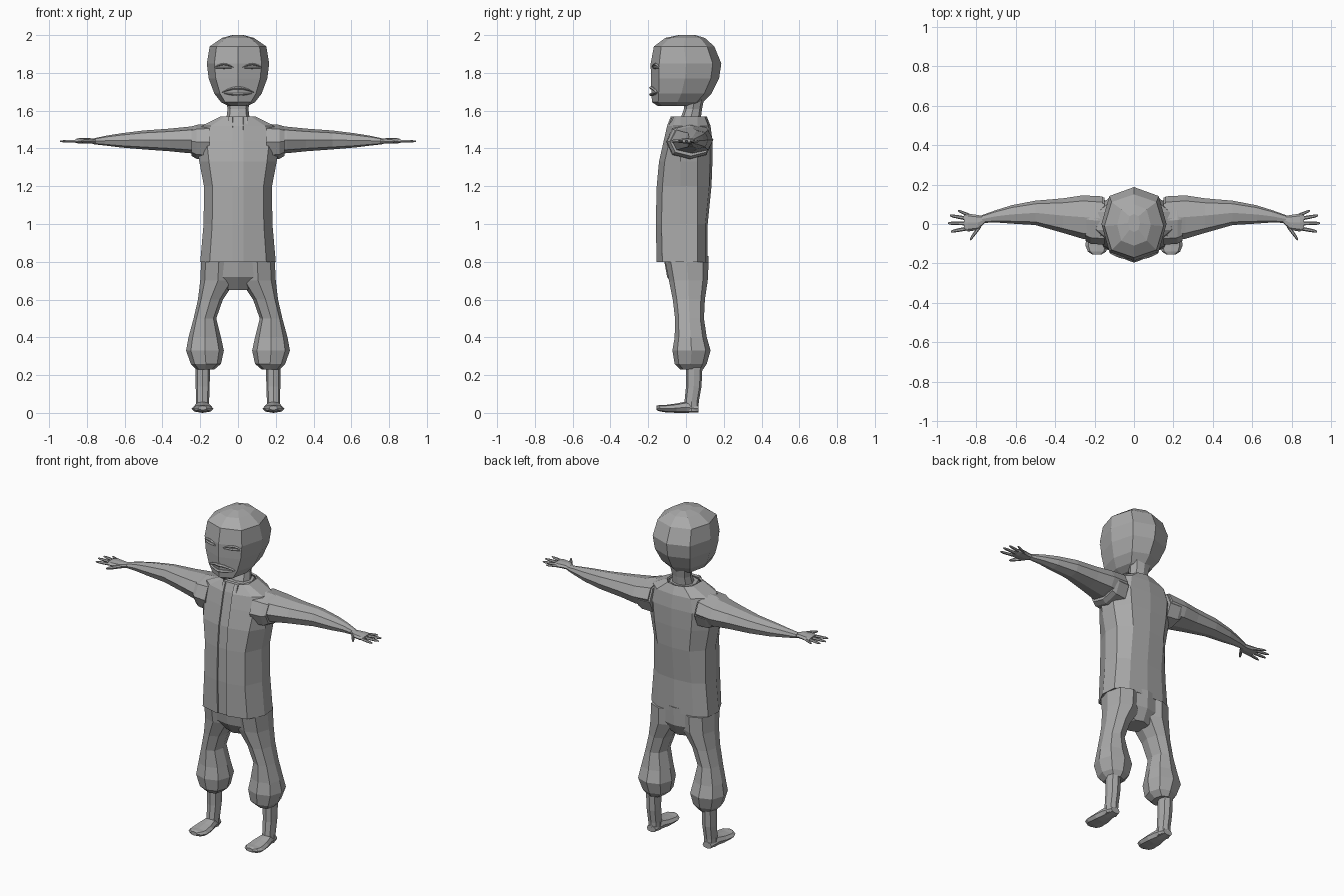
import bpy
import bmesh
from math import cos, sin, pi

default_cube = bpy.data.objects.get("Cube")
if default_cube:
    bpy.data.objects.remove(default_cube)

# Single clay colour for the whole figure
grey = bpy.data.materials.new("clay grey")
grey.use_nodes = True
colour = (0.4, 0.4, 0.4, 1)
grey.diffuse_color = colour
grey.node_tree.nodes["Principled BSDF"].inputs["Base Color"].default_value = colour


def skin(name, rings, closed=True, mirrored=False):
    """Bridge equal-length rings of points into a flat-shaded mesh object."""
    mesh = bpy.data.meshes.new(name)
    bm = bmesh.new()
    rows = [[bm.verts.new(point) for point in ring] for ring in rings]
    count = len(rows[0])
    for low, high in zip(rows, rows[1:]):
        for i in range(count if closed else count - 1):
            j = (i + 1) % count
            bm.faces.new((low[i], low[j], high[j], high[i]))
    if closed:
        bm.faces.new(rows[0][::-1])
        bm.faces.new(rows[-1])
    bmesh.ops.recalc_face_normals(bm, faces=bm.faces[:])
    bm.to_mesh(mesh)
    bm.free()
    mesh.materials.append(grey)
    obj = bpy.data.objects.new(name, mesh)
    bpy.context.collection.objects.link(obj)
    if mirrored:
        mirror = obj.modifiers.new("Mirror", "MIRROR")
        mirror.use_clip = True
    return obj


def oval(axis, section, sides, power):
    """Ring filling the box u0..u1, v0..v1 at a position along the axis."""
    along, u0, u1, v0, v1 = section
    phase = pi / sides if sides == 4 else 0
    reach = cos(phase)

    def shape(value):
        value = value / reach
        return abs(value) ** power * (1 if value > 0 else -1)

    ring = []
    for i in range(sides):
        angle = phase + i * pi * 2 / sides
        u = (u0 + u1) / 2 + (u1 - u0) / 2 * shape(cos(angle))
        v = (v0 + v1) / 2 + (v1 - v0) / 2 * shape(sin(angle))
        ring.append({"x": (along, u, v), "y": (u, along, v), "z": (u, v, along)}[axis])
    return ring


def loft(name, axis, sections, sides=8, power=0.85, mirrored=False):
    rings = [oval(axis, section, sides, power) for section in sections]
    return skin(name, rings, mirrored=mirrored)


# Head: half width, front and back at each height
head = [(1.625, .05, -.15, .05), (1.645, .09, -.18, .09), (1.69, .125, -.183, .135),
        (1.77, .155, -.186, .175), (1.85, .165, -.187, .187), (1.94, .15, -.17, .15),
        (1.985, .085, -.11, .1), (2, .03, -.04, .05)]
loft("head", "z", [(z, -w, w, front, back) for z, w, front, back in head], power=0.8)

# Neck
loft("neck", "z", [(1.5, -.07, .07, -.04, .08), (1.57, -.06, .06, -.025, .08),
                   (1.61, -.055, .055, -.01, .085), (1.68, -.07, .07, -.01, .1)])


# Facial ridges: slim arched lenses lying on the wedge of the face
def ridge(name, start, end, height, arch, thick, mirrored):
    steps = 6
    sections = []
    for i in range(steps + 1):
        t = i / steps
        x = start + (end - start) * t
        bulge = sin(pi * t)
        y = -.183 + .33 * abs(x)
        z = height + arch * bulge
        half = .002 + thick * bulge
        sections.append((x, y - .005 - .008 * bulge, y + .015, z - half, z + half))
    loft(name, "x", sections, sides=6, power=1, mirrored=mirrored)


ridge("upper_eyelid", .025, .125, 1.83, .016, .004, True)
ridge("lower_eyelid", .03, .12, 1.826, .001, .004, True)
ridge("upper_lip", -.085, .085, 1.697, .024, .007, False)
ridge("lower_lip", -.075, .075, 1.692, -.006, .007, False)

# Jacket: half width, front and back at each height, open down the front
jacket = [(.8, .2, -.155, .115), (1, .182, -.16, .115), (1.2, .18, -.155, .135),
          (1.33, .205, -.143, .14), (1.44, .22, -.118, .14), (1.52, .19, -.1, .13),
          (1.57, .09, -.08, .11)]
halves = [[(.03, front, z), (w * .75, front + .03, z), (w, -.03, z), (w * .96, .06, z),
           (w * .6, back - .012, z), (0, back, z)] for z, w, front, back in jacket]
coat = skin("jacket", halves, closed=False, mirrored=True)
shell = coat.modifiers.new("Thickness", "SOLIDIFY")
shell.thickness = 0.01
shell.offset = -1

# Shirt strip seen between the jacket edges
loft("shirt_strip", "z", [(z, -.05, .05, front + .008, front + .03)
                          for z, w, front, back in jacket], sides=4)

# Standing collar around the neck
loft("collar", "z", [(1.53, -.1, .1, -.07, .1), (1.565, -.08, .08, -.055, .095)])

# Armhole cuffs and arms
loft("armhole_cuff", "x", [(.15, -.105, .135, 1.34, 1.53), (.22, -.1, .14, 1.345, 1.525),
                           (.245, -.085, .135, 1.36, 1.515)], mirrored=True)
loft("arm", "x", [(.16, -.09, .14, 1.37, 1.53), (.26, -.075, .145, 1.375, 1.515),
                  (.36, -.045, .13, 1.385, 1.505), (.5, -.005, .118, 1.395, 1.495),
                  (.62, .002, .095, 1.405, 1.48), (.7, .008, .07, 1.415, 1.467),
                  (.77, .005, .045, 1.423, 1.452)], mirrored=True)

# Hands
loft("palm", "x", [(.75, .01, .04, 1.425, 1.45), (.79, -.03, .045, 1.425, 1.455),
                   (.84, -.038, .053, 1.425, 1.455), (.86, -.03, .045, 1.43, 1.45)],
     mirrored=True)


def finger(name, base, tip, width):
    sections = []
    for t, scale in ((0, 1), (.5, .95), (.85, .8), (1, .4)):
        x = base[0] + (tip[0] - base[0]) * t
        y = base[1] + (tip[1] - base[1]) * t
        half = width * scale
        sections.append((x, y - half, y + half, 1.438 - half * .8, 1.438 + half * .8))
    loft(name, "x", sections, sides=6, power=1, mirrored=True)


finger("little_finger", (.82, .038), (.892, .068), .009)
finger("ring_finger", (.83, .025), (.932, .043), .01)
finger("middle_finger", (.83, .003), (.943, .004), .01)
finger("index_finger", (.83, -.02), (.928, -.038), .01)
finger("thumb", (.775, -.005), (.83, -.078), .014)

# Baggy trousers: hips and two gathered legs
loft("trouser_hips", "z", [(.83, -.185, .185, -.12, .12), (.72, -.19, .19, -.1, .115),
                           (.65, -.06, .06, -.05, .08)])
loft("trouser_leg", "z", [(.8, .01, .195, -.11, .12), (.7, .012, .2, -.09, .115),
                          (.6, .08, .212, -.07, .1), (.5, .115, .235, -.058, .095),
                          (.4, .09, .262, -.06, .11), (.33, .075, .275, -.072, .13),
                          (.26, .09, .25, -.06, .11), (.23, .125, .22, -.03, .09)],
     mirrored=True)

# Shins and feet
loft("shin", "z", [(.26, .148, .226, 0, .088), (.14, .15, .224, 0, .082),
                   (.06, .153, .222, -.008, .068), (.01, .153, .222, -.008, .065)],
     mirrored=True)
loft("foot", "y", [(.066, .158, .218, .003, .04), (0, .148, .228, 0, .06),
                   (-.05, .135, .24, 0, .05), (-.11, .13, .246, .003, .042),
                   (-.14, .142, .234, .008, .042), (-.155, .165, .21, .015, .038)],
     mirrored=True)
